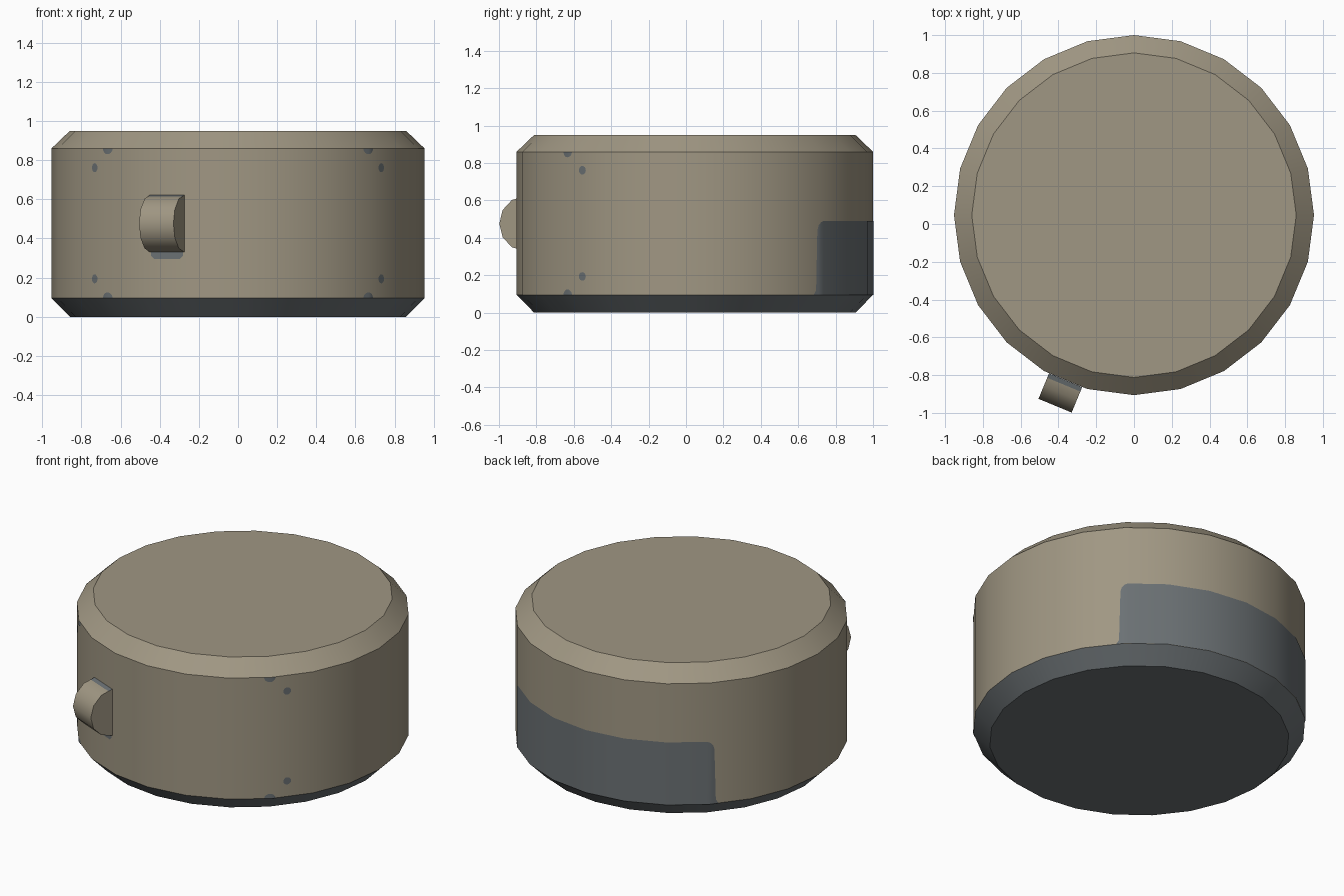
import bpy, bmesh, math

if "Cube" in bpy.data.objects:
    bpy.data.objects.remove(bpy.data.objects["Cube"])

CY, R, RIM, H = 0.047, 0.953, 0.859, 0.95
Z_LOW, Z_HIGH, SIDES = 0.095, 0.86, 24


def material(name, rgb):
    m = bpy.data.materials.new(name)
    lin = [(c / 255 / 12.92) if c < 11 else ((c / 255 + 0.055) / 1.055) ** 2.4 for c in rgb]
    m.diffuse_color = (*lin, 1)
    m.use_nodes = True
    m.node_tree.nodes["Principled BSDF"].inputs["Base Color"].default_value = m.diffuse_color
    return m


tan = material("tan paint", (160, 151, 131))
grey = material("bare grey metal", (107, 113, 116))


def finish(bm, name, mats, angle=35):
    me = bpy.data.meshes.new(name)
    bm.to_mesh(me)
    bm.free()
    for m in mats:
        me.materials.append(m)
    ob = bpy.data.objects.new(name, me)
    bpy.context.collection.objects.link(ob)
    bpy.ops.object.select_all(action='DESELECT')
    ob.select_set(True)
    bpy.context.view_layer.objects.active = ob
    bpy.ops.object.shade_smooth_by_angle(angle=math.radians(angle))
    return ob


# Drum body: 24-sided lathe with chamfered rims, grey underside
bm = bmesh.new()
rings = []
for r, z in [(RIM, 0), (R, Z_LOW), (R, Z_HIGH), (RIM, H)]:
    rings.append([bm.verts.new((r * math.cos(math.tau * i / SIDES),
                                CY + r * math.sin(math.tau * i / SIDES), z))
                  for i in range(SIDES)])
for a, b in zip(rings, rings[1:]):
    for i in range(SIDES):
        j = (i + 1) % SIDES
        bm.faces.new((a[i], a[j], b[j], b[i]))
bm.faces.new(rings[0][::-1])
bm.faces.new(rings[-1])
bm.normal_update()
for f in bm.faces:
    f.material_index = 1 if f.normal.z < -0.3 else 0
finish(bm, "drum_body", [tan, grey])


# Painted patches: thin strips that follow the flat sides of the drum
def wall_point(deg, z):
    step = 360 / SIDES
    mid = (math.floor(deg / step) + 0.5) * step
    apothem = R * math.cos(math.radians(step / 2)) + 0.002
    r = apothem / math.cos(math.radians(deg - mid))
    a = math.radians(deg)
    return (r * math.cos(a), CY + r * math.sin(a), z)


def wall_strip(name, columns):
    bm = bmesh.new()
    pairs = [(bm.verts.new(wall_point(d, lo)), bm.verts.new(wall_point(d, hi)))
             for d, lo, hi in columns]
    for (a, b), (c, d) in zip(pairs, pairs[1:]):
        bm.faces.new((a, c, d, b))
    return finish(bm, name, [grey])


# Back panel with rounded top corners and slightly flared foot
edge = [(42.2, Z_LOW, 0.10), (43.0, Z_LOW, 0.12), (43.5, Z_LOW, 0.44),
        (44.0, Z_LOW, 0.467), (45.0, Z_LOW, 0.483), (46.2, Z_LOW, 0.49)]
middle = [(d, Z_LOW, 0.49) for d in range(60, 121, 15)]
mirrored = [(180 - d, lo, hi) for d, lo, hi in reversed(edge)]
wall_strip("back_panel", edge + middle + mirrored)

# Patch under the handle
wall_strip("handle_patch", [(242.2, 0.312, 0.345), (243.2, 0.295, 0.345),
                            (251.8, 0.295, 0.345), (252.8, 0.312, 0.345)])


# Chipped paint spots, mirrored left and right, near the top and bottom rims
def spot(name, deg, z, half_deg, half_h):
    cols = []
    for k in range(9):
        t = -math.cos(math.pi * k / 8)
        h = half_h * math.sqrt(max(0.002, 1 - t * t))
        cols.append((deg + half_deg * t, max(Z_LOW, z - h), min(Z_HIGH, z + h)))
    wall_strip(name, cols)


for side, flip in (("right", 1), ("left", -1)):
    for level, sign in (("upper", 1), ("lower", -1)):
        mid_z = (Z_LOW + Z_HIGH) / 2
        spot(f"{side}_{level}_spot", 270 + flip * 50.6, mid_z + sign * 0.284, 1.4, 0.023)
        spot(f"{side}_{level}_rim_chip", 270 + flip * 44.4, mid_z + sign * 0.382, 2.0, 0.029)

# Handle: half of a 12-sided cylinder lying on one flat side of the drum
ang = math.radians(247.5)
out = (math.cos(ang), math.sin(ang))
side = (-out[1], out[0])
rad, base, zc, half_w = 0.146, 0.946, 0.476, 0.095
profile = [(base + rad * math.cos(math.radians(t)), zc + rad * math.sin(math.radians(t)))
           for t in range(-90, 91, 30)]
a, b = profile[-2], profile[-1]
profile.insert(-1, (b[0] + (a[0] - b[0]) * 0.35, b[1] + (a[1] - b[1]) * 0.35))
bm = bmesh.new()
ends = [[bm.verts.new((d * out[0] + s * side[0], CY + d * out[1] + s * side[1], z))
         for d, z in profile] for s in (-half_w, half_w)]
n = len(profile)
for i in range(n):
    j = (i + 1) % n
    f = bm.faces.new((ends[0][i], ends[0][j], ends[1][j], ends[1][i]))
    f.material_index = 1 if i == n - 2 else 0   # grey strip where it meets the drum
bm.faces.new(ends[0][::-1])
bm.faces.new(ends[1])
bmesh.ops.recalc_face_normals(bm, faces=bm.faces[:])
finish(bm, "handle", [tan, grey])
